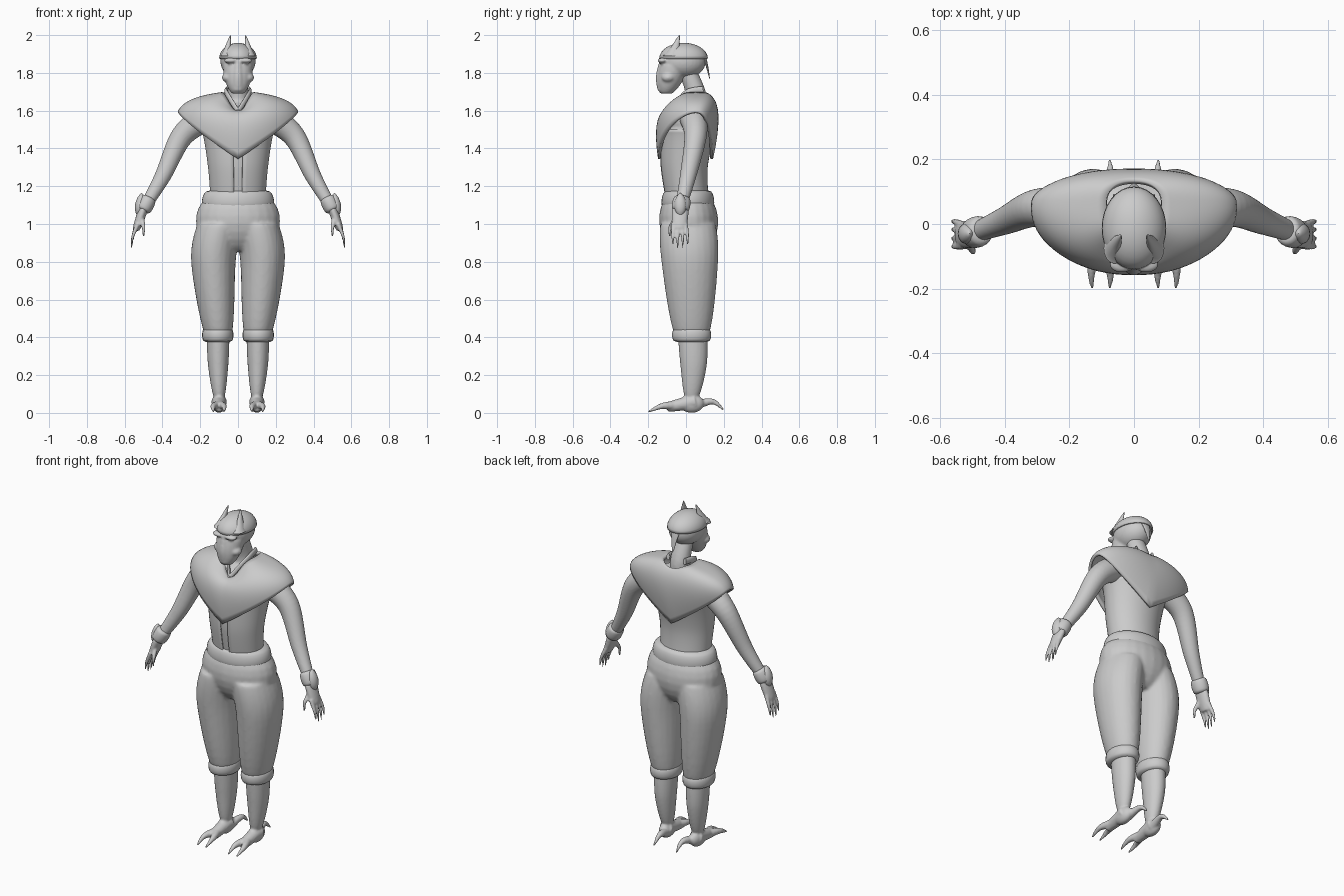
import bpy, bmesh
from math import sin, cos, pi, copysign
from mathutils import Vector

if "Cube" in bpy.data.objects:
    bpy.data.objects.remove(bpy.data.objects["Cube"])

DEPTH_AXIS, UP_AXIS = Vector((0, 1, 0)), Vector((0, 0, 1))

grey = bpy.data.materials.new("plain grey")
grey.use_nodes = True
grey.diffuse_color = (0.6, 0.6, 0.6, 1)
grey.node_tree.nodes["Principled BSDF"].inputs["Base Color"].default_value = grey.diffuse_color


def spline(points, steps=8):
    """Smooth curve through the given points."""
    points = [Vector(p) for p in points]
    last = len(points) - 1
    curve = []
    for i in range(last):
        a, b, c, d = [points[min(max(k, 0), last)] for k in range(i - 1, i + 3)]
        for s in range(steps):
            t = s / steps
            curve.append(b + (c - a) * t / 2 + (a - b * 2.5 + c * 2 - d / 2) * t**2
                         + ((b - c) * 3 + d - a) / 2 * t**3)
    return curve + [points[-1]]


def tube(bm, path, start, end, bulge=0, depth=1, roundness=1, level=False, axis=DEPTH_AXIS, sides=24, gap=0):
    """Sweep an ellipse whose width runs from start to end and swells by bulge between."""
    curve = spline(path)
    last = len(curve) - 1
    rings = []
    for i, center in enumerate(curve):
        t = i / last
        tangent = (curve[min(i + 1, last)] - curve[max(i - 1, 0)]).normalized()
        if level:
            tangent = UP_AXIS
        fore = (axis - tangent * axis.dot(tangent)).normalized()
        across = fore.cross(tangent)
        radius = start + (end - start) * t + bulge * max(0, sin(pi * t)) ** roundness
        ring = []
        for k in range(sides + bool(gap)):
            angle = gap - pi / 2 + (pi - gap) * 2 * k / sides
            offset = across * cos(angle) + fore * sin(angle) * depth
            ring.append(bm.verts.new(center + offset * radius))
        rings.append(ring)
    for low, high in zip(rings, rings[1:]):
        for k in range(sides):
            j = (k + 1) % len(low)
            bm.faces.new((low[k], low[j], high[j], high[k]))
    if not gap:
        bm.faces.new(rings[0])
        bm.faces.new(rings[-1])


def ball(bm, center, scale):
    verts = bmesh.ops.create_uvsphere(bm, u_segments=32, v_segments=16, radius=1)["verts"]
    for v in verts:
        v.co = Vector(center) + Vector(scale) * v.co
    return verts


def finish(name, bm, mirror=False, voxel=0, shell=0):
    bmesh.ops.recalc_face_normals(bm, faces=bm.faces)
    mesh = bpy.data.meshes.new(name)
    bm.to_mesh(mesh)
    bm.free()
    mesh.materials.append(grey)
    ob = bpy.data.objects.new(name, mesh)
    bpy.context.scene.collection.objects.link(ob)
    bpy.ops.object.select_all(action='DESELECT')
    ob.select_set(True)
    bpy.context.view_layer.objects.active = ob
    bpy.ops.object.shade_smooth_by_angle(angle=pi / 4)
    if shell:
        solid = ob.modifiers.new("thickness", 'SOLIDIFY')
        solid.thickness, solid.offset = shell, 0
    if mirror:
        ob.modifiers.new("mirror", 'MIRROR').use_mirror_merge = False
    if voxel:
        fuse = ob.modifiers.new("fuse", 'REMESH')
        fuse.mode, fuse.voxel_size, fuse.use_smooth_shade = 'VOXEL', voxel, True
        ob.modifiers.new("soften", 'SMOOTH').iterations = 4


# Torso with rounded shoulders and neck
waist_to_chest = [(0, .01, 1.1), (0, -.01, 1.3), (0, .01, 1.5)]
bm = bmesh.new()
tube(bm, waist_to_chest, start=.135, end=.185, bulge=-.01, depth=.78, level=True)
ball(bm, center=(0, .03, 1.53), scale=(.2, .12, .12))
tube(bm, [(0, .05, 1.6), (0, .05, 1.7), (0, 0, 1.83)], start=.06, end=.05, level=True)
finish("torso", bm, voxel=.009)

# Open-fronted vest
bm = bmesh.new()
tube(bm, waist_to_chest, start=.14, end=.19, bulge=-.01, depth=.78, level=True, sides=40, gap=.15)
finish("vest", bm, shell=.008)

# Arms, hands, fingers and thumbs
bm = bmesh.new()
tube(bm, [(.18, .04, 1.56), (.3, .05, 1.46), (.4, .01, 1.25), (.5, -.03, 1.08)], start=.075, end=.027)
tube(bm, [(.5, -.03, 1.08), (.54, -.035, .97)], start=.024, end=.018, bulge=.003, depth=1.8)
for finger in range(4):
    y = -.07 + .026 * finger
    tip = .89 if finger in (0, 3) else .87
    tube(bm, [(.53, y * .8 - .01, 1), (.555, y, .94), (.565, y, tip)], start=.014, end=.004, sides=12)
tube(bm, [(.51, -.05, 1.03), (.5, -.085, .98), (.5, -.085, .93)], start=.016, end=.004, sides=12)
finish("arms", bm, mirror=True, voxel=.006)

# Wrist cuffs with pointed guards
bm = bmesh.new()
tube(bm, [(.505, -.03, 1.07), (.47, -.02, 1.14)], start=.03, end=.03, bulge=.014, depth=1.1, roundness=.4)
finish("wrist_cuffs", bm, mirror=True)
bm = bmesh.new()
tube(bm, [(.525, -.03, 1.05), (.51, -.03, 1.165)], start=.012, end=.001, bulge=.02, depth=1.2, level=True)
finish("wrist_guards", bm, mirror=True)

# Shoulder mantle: swept from the neckline to a hem pointed front and back
bm = bmesh.new()
segments, rows = 72, 14
strips = []
for k in range(segments):
    angle = 2 * pi * k / segments
    c, s = cos(angle), sin(angle)
    rear = s > 0
    side = copysign(abs(c) ** .9, c)
    fore = s ** .65 if rear else s
    point = (1 - abs(side)) ** .85
    neck = Vector((.085 * side, .05 + (.08 if rear else .12) * fore, 1.69 - (.02 if rear else .1) * s**4))
    crest = Vector((.285 * side, .05 + (.145 if rear else .23) * fore, 1.665 - .05 * abs(s)**3))
    hem = Vector((.312 * side, .05 + (.085 if rear else .19) * fore, 1.59 - .245 * point))
    strip = []
    for row in range(rows + 1):
        t = row / rows
        strip.append(bm.verts.new(neck.lerp(crest, t).lerp(crest.lerp(hem, t), t)))
    strips.append(strip)
for k in range(segments):
    here, there = strips[k - 1], strips[k]
    for row in range(rows):
        bm.faces.new((here[row], there[row], there[row + 1], here[row + 1]))
finish("mantle", bm, shell=.016)

# Collar bands meeting in a V
bm = bmesh.new()
tube(bm, [(.055, .09, 1.71), (.06, 0, 1.69), (0, -.08, 1.59)], start=.01, end=.008, depth=2, axis=UP_AXIS, sides=12)
finish("collar", bm, mirror=True)

# Baggy trousers, hips and legs fused
bm = bmesh.new()
tube(bm, [(0, .01, 1.14), (0, .02, .86)], start=.165, end=.12, bulge=.08, depth=.7, level=True)
for side in (1, -1):
    tube(bm, [(side * .1, .01, 1), (side * .13, .02, .8), (side * .105, .03, .42)],
         start=.115, end=.073, bulge=.024, depth=1.27, level=True)
finish("trousers", bm, voxel=.01)

# Rolled waistband and leg cuffs
bm = bmesh.new()
tube(bm, [(0, .01, 1.08), (0, .01, 1.18)], start=.16, end=.14, bulge=.04, depth=.73, roundness=.4, sides=40)
finish("waistband", bm)
bm = bmesh.new()
tube(bm, [(.107, .03, .375), (.107, .03, .45)], start=.06, end=.06, bulge=.023, depth=1.25, roundness=.4)
finish("leg_cuffs", bm, mirror=True)

# Shins and clawed feet, two toes ahead and one behind
bm = bmesh.new()
tube(bm, [(.105, .035, .42), (.105, .04, .25), (.1, .03, .08)], start=.06, end=.027, bulge=.01, depth=1.3, level=True)
ball(bm, center=(.1, .03, .05), scale=(.036, .065, .05))
tube(bm, [(.1, .05, .06), (.1, -.1, .03)], start=.042, end=.025, axis=UP_AXIS)
for x in (.075, .13):
    tube(bm, [(.1, -.05, .04), (x, -.13, .035), (x, -.2, .005)], start=.028, end=.004, axis=UP_AXIS, sides=12)
tube(bm, [(.09, .05, .04), (.075, .14, .06), (.075, .2, .015)], start=.028, end=.004, axis=UP_AXIS, sides=12)
finish("feet", bm, mirror=True, voxel=.006)

# Head: cranium, jaw, muzzle, nose ridge, brows and cheeks
bm = bmesh.new()
ball(bm, center=(0, -.015, 1.86), scale=(.093, .12, .09))
tube(bm, [(0, -.06, 1.84), (0, -.105, 1.69)], start=.08, end=.03, bulge=.015, level=True)
tube(bm, [(0, -.13, 1.87), (0, -.145, 1.78), (0, -.13, 1.71)], start=.012, end=.03, depth=.7)
for side in (1, -1):
    ball(bm, center=(side * .038, -.125, 1.865), scale=(.04, .026, .014))
    ball(bm, center=(side * .055, -.095, 1.775), scale=(.03, .035, .025))
finish("head", bm, voxel=.007)

# Headscarf cap with a trailing tail
bm = bmesh.new()
brim = 1.875
dome = ball(bm, center=(0, -.013, brim), scale=(.096, .125, .08))
bmesh.ops.delete(bm, geom=[v for v in dome if v.co.z < brim - .001], context='VERTS')
finish("headscarf", bm, shell=.008)
bm = bmesh.new()
tube(bm, [(0, .09, 1.9), (0, .11, 1.84), (0, .125, 1.77)], start=.034, end=.004, depth=.35)
finish("scarf_tail", bm)

# Pointed ears
bm = bmesh.new()
tube(bm, [(.06, -.075, 1.89), (.055, -.06, 1.93), (.04, -.035, 2)], start=.034, end=.001, depth=1.4, level=True)
finish("ears", bm, mirror=True)
